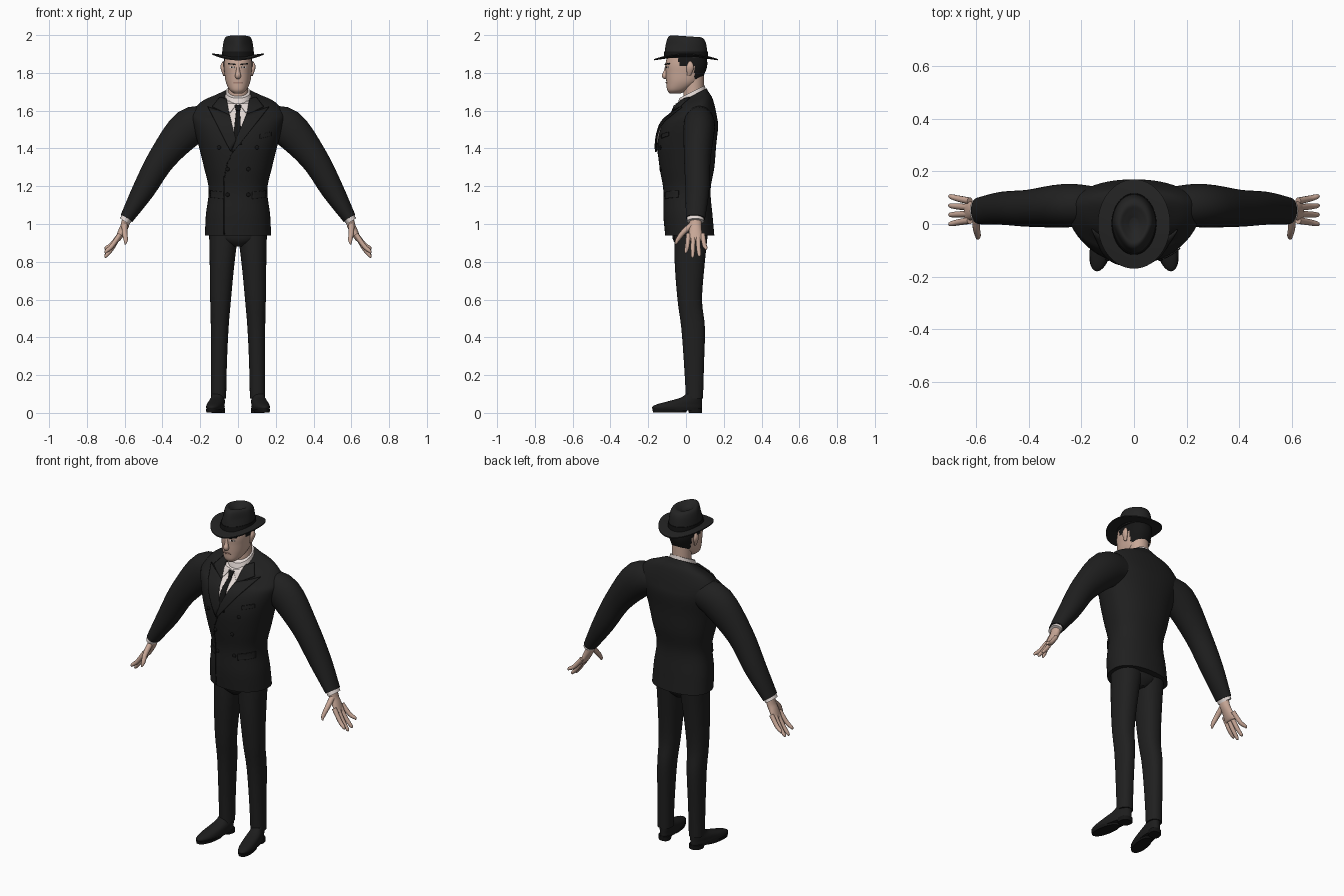
import bpy, bmesh, math
from mathutils import Vector
from mathutils.bvhtree import BVHTree

cube = bpy.data.objects.get("Cube")
if cube:
    bpy.data.objects.remove(cube, do_unlink=True)


def material(name, red, green=None, blue=None):
    """A single value makes a neutral grey."""
    color = (red, green or red, blue or red, 1)
    mat = bpy.data.materials.new(name)
    mat.use_nodes = True
    mat.diffuse_color = color
    bsdf = next(node for node in mat.node_tree.nodes if node.type == "BSDF_PRINCIPLED")
    bsdf.inputs["Base Color"].default_value = color
    bsdf.inputs["Roughness"].default_value = 0.8
    return mat


suit = material("suit black", .014)
trim = material("trim black", .007)
felt = material("hat felt", .017)
leather = material("shoe leather", .012)
hair = material("hair dark", .008)
skin = material("skin", .58, .39, .31)
lips = material("lip skin", .4, .23, .18)
shirt = material("shirt white", .78, .7, .67)
made = []


def finish(name, bm, mat, mirror=False):
    bmesh.ops.recalc_face_normals(bm, faces=bm.faces[:])
    mesh = bpy.data.meshes.new(name)
    bm.to_mesh(mesh)
    bm.free()
    mesh.materials.append(mat)
    obj = bpy.data.objects.new(name, mesh)
    bpy.context.collection.objects.link(obj)
    if mirror:
        obj.modifiers.new("mirror", "MIRROR").use_mirror_merge = False
    made.append(obj)
    return obj


def smooth_rows(rows, steps):
    """Fill in rows of values along a smooth curve through the given ones."""
    last = len(rows) - 1
    result = []
    for i in range(last):
        near = (rows[max(i - 1, 0)], rows[i], rows[i + 1], rows[min(i + 2, last)])
        for t in (k / steps for k in range(steps)):
            result.append([b + t / 2 * (c - a + t * (2 * a - 5 * b + 4 * c - d
                                                     + t * (3 * b - a - 3 * c + d)))
                           for a, b, c, d in zip(*near)])
    return result + [rows[last]]


def circle(sides, power=1):
    angles = (math.tau * k / sides for k in range(sides))
    return [[math.copysign(abs(f) ** power, f) for f in (math.cos(a), math.sin(a))] for a in angles]


def join_rings(name, rings, mat, mirror):
    bm = bmesh.new()
    rings = [[bm.verts.new(co) for co in ring] for ring in rings]
    for low, high in zip(rings, rings[1:]):
        for k in range(len(low)):
            bm.faces.new((low[k - 1], low[k], high[k], high[k - 1]))
    bm.faces.new(rings[0])
    bm.faces.new(rings[-1])
    return finish(name, bm, mat, mirror)


def stack(name, rows, mat, steps=5, sides=48, power=0.9, bias=0, tilt=lambda z: 0,
          warp=lambda co: co, mirror=False):
    """Upright body; each row holds height, half width, front y and back y."""
    rings = []
    for z, width, front, back in smooth_rows(rows, steps):
        mid = (front + back) / 2 + bias
        ring = []
        for c, s in circle(sides, power):
            dy = s * (back - mid if s > 0 else mid - front)
            ring.append(warp(Vector((width * c, mid + dy, z + tilt(z) * dy))))
        rings.append(ring)
    return join_rings(name, rings, mat, mirror)


def tube(name, path, radii, mat, depth=lambda r: r, steps=4, sides=20, mirror=True):
    """Limb along a path; depth gives the other radius of its oval section."""
    rows = smooth_rows([(*p, r) for p, r in zip(path, radii)], steps)
    points = [Vector(row[:3]) for row in rows]
    rings = []
    for i, (point, row) in enumerate(zip(points, rows)):
        along = (points[min(i + 1, len(points) - 1)] - points[max(i - 1, 0)]).normalized()
        across = along.cross(Vector((0, 1, 0))).normalized()
        other = across.cross(along)
        radius = row[3]
        rings.append([point + across * radius * c + other * depth(radius) * s
                      for c, s in circle(sides)])
    return join_rings(name, rings, mat, mirror)


def surface(obj):
    mesh = obj.data
    return BVHTree.FromPolygons([v.co for v in mesh.vertices],
                                [p.vertices[:] for p in mesh.polygons])


def front_point(tree, x, z, lift):
    hit = tree.ray_cast(Vector((x, -1, z)), Vector((0, 1, 0)))[0]
    return Vector((x, (hit.y if hit else 0) - lift, z))


def plate(name, tree, corners, mat, lift=.004, mirror=False, cuts=10, thick=.005):
    """Thin four-cornered panel laid on the front of a body."""
    a, b, c, d = (Vector(p) for p in corners)
    bm = bmesh.new()
    grid = []
    for i in range(cuts + 1):
        left, right = a.lerp(d, i / cuts), b.lerp(c, i / cuts)
        row = [left.lerp(right, j / cuts) for j in range(cuts + 1)]
        grid.append([bm.verts.new(front_point(tree, p.x, p.y, lift)) for p in row])
    for upper, lower in zip(grid, grid[1:]):
        for j in range(cuts):
            bm.faces.new((upper[j], upper[j + 1], lower[j + 1], lower[j]))
    obj = finish(name, bm, mat, mirror)
    solid = obj.modifiers.new("thickness", "SOLIDIFY")
    solid.thickness, solid.offset = thick, 0


def box_plate(name, tree, x, z, width, height, mat, slope=0, **options):
    w, h = width / 2, height / 2
    corners = [(x + i * w, z + j * h + i * slope) for i, j in ((-1, 1), (1, 1), (1, -1), (-1, -1))]
    plate(name, tree, corners, mat, **options)


# Jacket body, sleeves and shirt cuffs
jacket = stack("jacket_body", [
    (.94, .175, -.11, .15), (1.05, .17, -.12, .14), (1.18, .155, -.12, .13),
    (1.3, .18, -.14, .15), (1.42, .21, -.15, .16), (1.52, .24, -.13, .17),
    (1.58, .25, -.09, .16), (1.64, .2, -.06, .14), (1.67, .13, -.05, .12), (1.69, .08, -.04, .11),
], suit, sides=64, bias=.02, tilt=lambda z: 4 * max(0, z - 1.56))
wrist = Vector((.59, .05, 1.03))
tube("sleeves", [(.15, .07, 1.54), (.26, .07, 1.51), (.4, .06, 1.35), (.5, .06, 1.18), wrist],
     [.08, .1, .075, .06, .036], suit, depth=lambda r: .033 + r / 2, sides=40)
down_arm = Vector((.5, 0, -.8))
tube("shirt_cuffs", [wrist - down_arm * .02, wrist + down_arm * .02], [.03, .03], shirt,
     depth=lambda r: r * 1.5, steps=1)

# Shirt front, collar and tie
body = surface(jacket)
plate("shirt_front", body, [(-.065, 1.65), (.065, 1.65), (.015, 1.43), (-.025, 1.43)], shirt, lift=.003)
stack("shirt_collar", [(1.64, .08, -.05, .11), (1.67, .07, -.045, .105), (1.7, .064, -.035, .1)],
      shirt, tilt=lambda z: .5)
plate("collar_points", body, [(.006, 1.634), (.055, 1.64), (.05, 1.59), (.04, 1.59)],
      shirt, lift=.01, mirror=True)
plate("tie_knot", body, [(-.02, 1.63), (.02, 1.63), (.01, 1.6), (-.01, 1.6)], trim, lift=.014)
plate("tie_blade", body, [(-.01, 1.6), (.01, 1.6), (.02, 1.42), (-.03, 1.42)], trim, lift=.008)

# Lapels, front edge, pockets and buttons
plate("lapel_collars", body, [(.06, 1.66), (.095, 1.67), (.135, 1.62), (.045, 1.575)],
      suit, lift=.009, mirror=True, thick=.009)
plate("right_lapel", body, [(-.045, 1.58), (-.16, 1.62), (-.04, 1.385), (-.01, 1.44)],
      suit, lift=.007, thick=.008)
plate("left_lapel", body, [(.045, 1.58), (.165, 1.62), (-.025, 1.38), (-.035, 1.385)],
      suit, lift=.012, thick=.008)
edge = [Vector(p) for p in ((-.03, 1.385), (-.06, 1.32), (-.075, 1.25), (-.075, .945))]
seam = Vector((.006, 0))
for top, bottom in zip(edge, edge[1:]):
    plate("front_edge", body, [top, top + seam, bottom + seam, bottom], trim, lift=.001, thick=.003)
box_plate("pocket_flaps", body, .11, 1.155, .07, .036, suit, slope=.004, mirror=True)
box_plate("breast_pocket", body, .145, 1.47, .06, .022, suit, slope=.007)
for x, z in ((.1, 1.405), (.055, 1.29), (.055, 1.155)):
    for side in (-x, x):
        bm = bmesh.new()
        bmesh.ops.create_uvsphere(bm, u_segments=12, v_segments=6, radius=.011)
        bmesh.ops.scale(bm, vec=(1, .5, 1), verts=bm.verts[:])
        bmesh.ops.translate(bm, vec=front_point(body, side, z, .002), verts=bm.verts[:])
        finish("button", bm, trim)


# Trousers, with legs spreading towards the feet
def spread(co):
    co.x += .103 - .03 * co.z ** 2
    return co


stack("trouser_legs", [
    (.99, .08, -.06, .12), (.8, .066, -.06, .1), (.6, .055, -.045, .085),
    (.45, .047, -.025, .1), (.25, .042, -.01, .095), (.075, .04, 0, .09),
], suit, warp=spread, mirror=True)
stack("trouser_seat", [(.88, .03, -.04, .08), (.92, .12, -.07, .11), (.99, .14, -.07, .12)], suit)


# Shoes, turned outward
def toe_out(co):
    co.x += .112 - .16 * co.y
    return co


stack("shoes", [(.013, .038, -.17, .08), (.03, .043, -.18, .085), (.045, .042, -.155, .085),
                (.06, .04, -.1, .085), (.08, .035, -.03, .085), (.1, .033, 0, .083)],
      leather, warp=toe_out, mirror=True)
stack("shoe_soles", [(.003, .038, -.175, 0), (.02, .041, -.178, .01)], trim, steps=1,
      warp=toe_out, mirror=True)
stack("shoe_heels", [(0, .034, .015, .085), (.025, .035, .01, .085)], trim, steps=1,
      power=.8, warp=toe_out, mirror=True)

# Hands, with fingers fanned out by rule
tube("palms", [wrist, (.6, .05, .99), (.615, .05, .96), (.635, .05, .92), (.64, .05, .91)],
     [.022, .022, .02, .014, .006], skin, depth=lambda r: .054 - r)
for i in range(4):
    base = .013 + .025 * i
    tip = .035 * i
    end = .82 + .015 * (i - 1.3) ** 2
    tube("fingers", [(.625, base, .945), (.668, (base + tip) / 2, .46 + end / 2),
                     (.698, tip, end + .01), (.7, tip, end)], [.013, .012, .009, .003],
         skin, sides=10)
tube("thumbs", [(.6, .03, .995), (.6, -.015, .955), (.594, -.045, .915), (.597, -.056, .893)],
     [.016, .014, .011, .004], skin, sides=12)

# Head with hair on the back and temples, neck, ears and nose
tube("neck", [(0, .04, 1.62), (0, .04, 1.81)], [.054, .054], skin, sides=32, mirror=False)
head = stack("head", [
    (1.69, .02, -.085, -.03), (1.71, .045, -.1, .01), (1.75, .064, -.104, .07),
    (1.8, .072, -.107, .1), (1.85, .076, -.108, .113), (1.92, .07, -.09, .1),
], skin, steps=8, sides=64)
head.data.materials.append(hair)
for face in head.data.polygons:
    x, y, z = face.center
    nape = z > 1.77 and y > .045
    temple = z > 1.838 and y > -.038
    face.material_index = int(nape or temple)
tube("ears", [(.073, .015, 1.785), (.082, .022, 1.83), (.078, .022, 1.86)], [.005, .011, .004],
     skin, depth=lambda r: r * 1.8)
tube("nose", [(0, -.1, 1.85), (0, -.107, 1.81), (0, -.112, 1.785), (0, -.1, 1.775)],
     [.007, .01, .016, .01], skin, mirror=False)
face_tree = surface(head)
box_plate("brows", face_tree, .033, 1.847, .038, .006, hair, slope=.002, lift=.003, mirror=True)
box_plate("eye_whites", face_tree, .032, 1.83, .024, .008, shirt, lift=.001, mirror=True, thick=.003)
box_plate("irises", face_tree, .032, 1.83, .008, .008, hair, lift=.002, mirror=True, thick=.003)
box_plate("mouth", face_tree, 0, 1.748, .045, .007, lips, lift=.001)


# Hat: pinched crown, band and curved brim
def pinch(co):
    rise = max(0, min(1, (co.z - 1.89) / .06))
    co.x *= 1 + 3 * rise * min(0, co.y)
    return co


def curl(co):
    co.z += .5 * co.x ** 2 - .75 * co.y ** 2
    return co


def ovals(width, depth, *profile):
    return [(z, width * size, -depth * size, depth * size) for z, size in profile]


stack("hat_crown", ovals(.084, .114, (1.88, 1), (1.92, .98), (1.96, .92), (1.985, .82),
                         (1.994, .65), (1.985, .45), (1.972, .2)),
      felt, power=1, tilt=lambda z: .06 * min(0, 1.96 - z) / .03, warp=pinch)
stack("hat_band", ovals(.086, .117, (1.885, 1), (1.912, .99)), trim, steps=2, power=1, warp=pinch)
stack("hat_brim", ovals(.138, .17, (1.884, .6), (1.888, 1), (1.894, 1), (1.893, .6)),
      felt, steps=1, sides=64, power=1, warp=curl)

# Smooth shading with sharp edges kept
bpy.ops.object.select_all(action="DESELECT")
for obj in made:
    obj.select_set(True)
bpy.context.view_layer.objects.active = jacket
bpy.ops.object.shade_smooth_by_angle(angle=math.radians(40))
